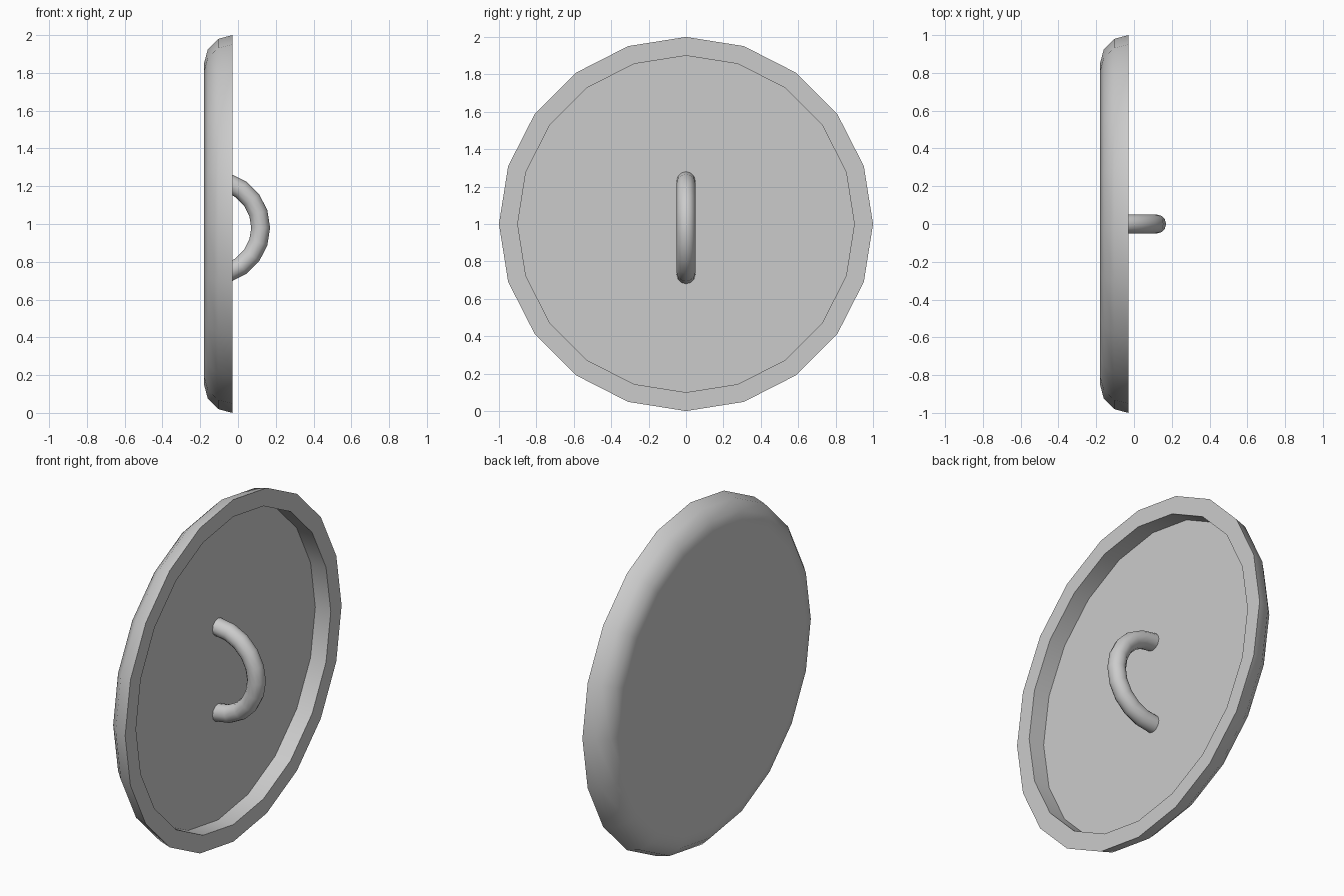
import bpy, bmesh
from math import sin, cos, pi, radians
from mathutils import Vector

if "Cube" in bpy.data.objects:
    bpy.data.objects.remove(bpy.data.objects["Cube"])


def spin_object(name, points, closed, center, axis, angle, steps, smooth_angle):
    """Sweep a profile around an axis and return a smooth-by-angle object."""
    bm = bmesh.new()
    verts = [bm.verts.new(p) for p in points]
    pairs = list(zip(verts, verts[1:]))
    if closed:
        pairs.append((verts[-1], verts[0]))
    edges = [bm.edges.new(p) for p in pairs]
    bmesh.ops.spin(bm, geom=verts + edges, cent=center, axis=axis,
                   angle=angle, steps=steps, use_duplicate=False)
    bmesh.ops.remove_doubles(bm, verts=bm.verts, dist=1e-4)
    if closed:
        # Cap the two open tube ends
        bmesh.ops.holes_fill(bm, edges=[e for e in bm.edges if e.is_boundary], sides=0)
    else:
        # Merge the triangle fans of the flat faces into single polygons
        bmesh.ops.dissolve_limit(bm, angle_limit=radians(1),
                                 verts=bm.verts, edges=bm.edges)
    bmesh.ops.recalc_face_normals(bm, faces=bm.faces)
    mesh = bpy.data.meshes.new(name)
    bm.to_mesh(mesh)
    bm.free()
    obj = bpy.data.objects.new(name, mesh)
    bpy.context.collection.objects.link(obj)
    bpy.ops.object.select_all(action='DESELECT')
    obj.select_set(True)
    bpy.context.view_layer.objects.active = obj
    bpy.ops.object.shade_smooth_by_angle(angle=radians(smooth_angle))
    return obj


# Shield disc: 20 sides, rounded outer edge, recessed inner side
RIM, FLOOR, BEVEL = -0.03, -0.13, 0.15
profile = [Vector((RIM - BEVEL, 0, 1))]
for i in range(4):
    a = pi / 2 - i * pi / 6
    profile.append(Vector((RIM - BEVEL * sin(a), 0, 1 + 0.85 + BEVEL * cos(a))))
profile += [Vector((RIM, 0, 1.9)), Vector((FLOOR, 0, 1.9)), Vector((FLOOR, 0, 1))]
disc = spin_object("shield_disc", profile, False, (0, 0, 1), (1, 0, 0),
                   2 * pi, 20, 40)
weighted = disc.modifiers.new("flat_face_normals", 'WEIGHTED_NORMAL')
weighted.keep_sharp = True

# Grip: half ring standing on the recessed floor
ring = [Vector((FLOOR, 0.05 * sin(2 * pi * i / 12), 1.23 + 0.05 * cos(2 * pi * i / 12)))
        for i in range(12)]
spin_object("grip_handle", ring, True, (FLOOR, 0, 0.98), (0, 1, 0), pi, 10, 40)
